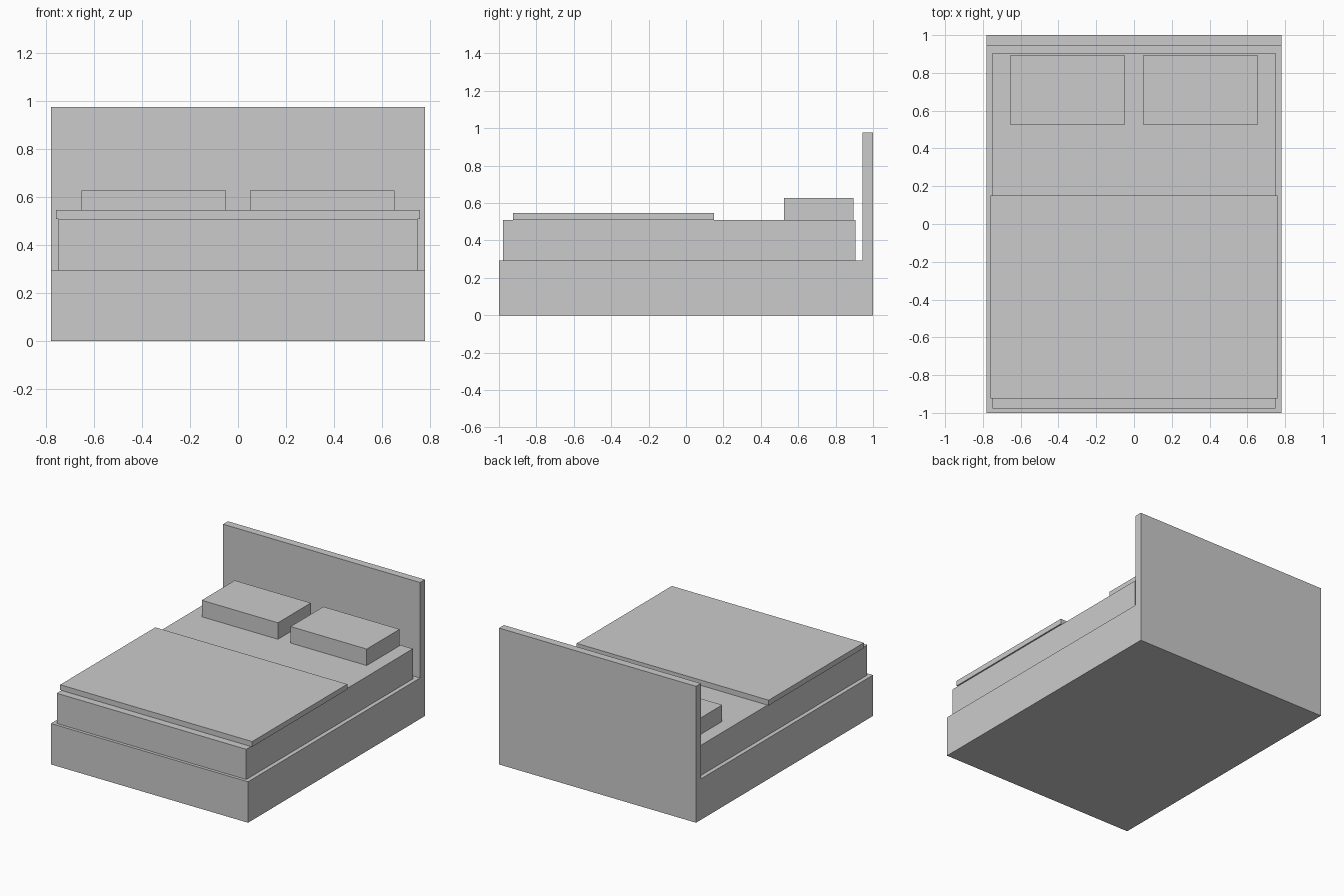
import bpy
import bmesh

if "Cube" in bpy.data.objects:
    bpy.data.objects.remove(bpy.data.objects["Cube"])

grey = bpy.data.materials.new("soft_grey")
grey.diffuse_color = (0.6, 0.6, 0.6, 1.0)
grey.use_nodes = True
grey.node_tree.nodes["Principled BSDF"].inputs["Base Color"].default_value = grey.diffuse_color


def extrude_profile(name, profile, x0, x1):
    """Extrude a closed side profile of (y, z) points from x0 to x1."""
    bm = bmesh.new()
    face = bm.faces.new([bm.verts.new((x0, y, z)) for y, z in profile])
    result = bmesh.ops.extrude_face_region(bm, geom=[face])
    moved = [v for v in result["geom"] if isinstance(v, bmesh.types.BMVert)]
    bmesh.ops.translate(bm, vec=(x1 - x0, 0, 0), verts=moved)
    bmesh.ops.recalc_face_normals(bm, faces=bm.faces)
    mesh = bpy.data.meshes.new(name)
    bm.to_mesh(mesh)
    bm.free()
    mesh.materials.append(grey)
    obj = bpy.data.objects.new(name, mesh)
    bpy.context.collection.objects.link(obj)
    return obj


def box(name, x, y, z):
    """Box from (min, max) ranges."""
    return extrude_profile(
        name, [(y[0], z[0]), (y[1], z[0]), (y[1], z[1]), (y[0], z[1])], *x)


# Solid base and headboard share one L-shaped side profile
extrude_profile(
    "bed_frame_with_headboard",
    [(-1, 0), (1, 0), (1, 0.976), (0.945, 0.976), (0.945, 0.293), (-1, 0.293)],
    -0.78, 0.78)

# Mattress, set in from the edge of the base
box("mattress", (-0.75, 0.75), (-0.978, 0.906), (0.293, 0.509))

# Blanket, slightly wider than the mattress
box("blanket", (-0.76, 0.76), (-0.925, 0.15), (0.509, 0.547))

# Pair of pillows
for side, x in (("left", (-0.653, -0.05)), ("right", (0.05, 0.653))):
    box(side + "_pillow", x, (0.523, 0.895), (0.509, 0.627))
